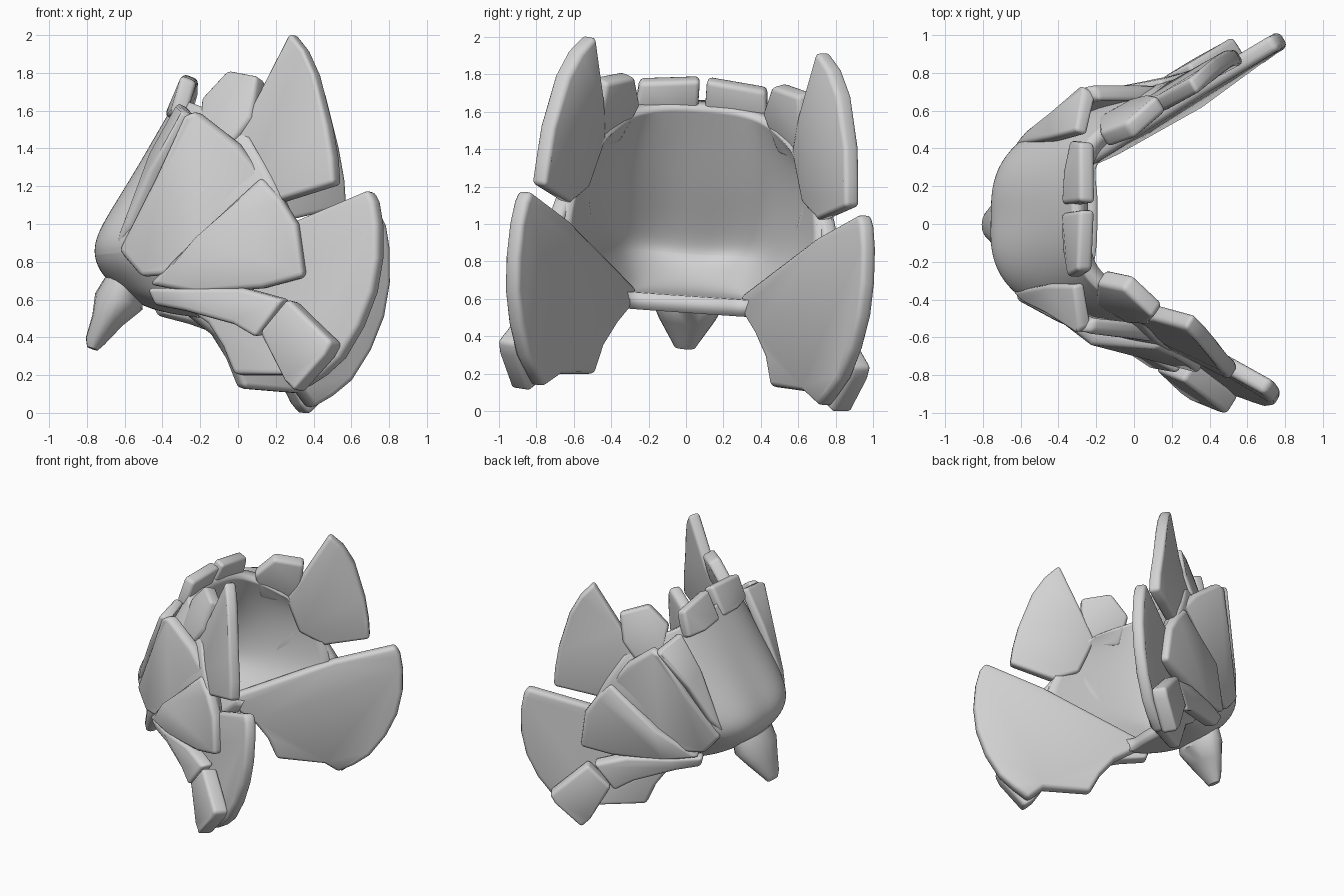
import bpy, bmesh, math

if "Cube" in bpy.data.objects:
    bpy.data.objects.remove(bpy.data.objects["Cube"])

TILT = 0.07  # the whole mask leans slightly to one side

grey = bpy.data.materials.new("plain_grey")
grey.diffuse_color = (0.65, 0.65, 0.65, 1)
grey.use_nodes = True
grey.node_tree.nodes["Principled BSDF"].inputs["Base Color"].default_value = grey.diffuse_color


def place(x, y, z):
    return (x + 0.018 * y + .004, y + TILT * z - 0.03, z - TILT * y)


def finish(name, verts, faces):
    me = bpy.data.meshes.new(name)
    me.from_pydata(verts, [], faces)
    bm = bmesh.new()
    bm.from_mesh(me)
    bmesh.ops.recalc_face_normals(bm, faces=bm.faces)
    bm.to_mesh(me)
    bm.free()
    me.materials.append(grey)
    ob = bpy.data.objects.new(name, me)
    bpy.context.collection.objects.link(ob)
    bpy.context.view_layer.objects.active = ob
    bpy.ops.object.select_all(action='DESELECT')
    ob.select_set(True)
    return ob


def smooth(ob, angle=40):
    bpy.ops.object.shade_smooth_by_angle(angle=math.radians(angle))


def plates(name, pts, thick, bevel=0.025):
    """Mirrored pair of slabs; pts are (x, distance from middle, z)."""
    for side, tag in ((-1, "right"), (1, "left")):
        v = [place(x, side * s, z - TILT * s) for x, s, z in pts]
        ob = finish(tag + "_" + name, v, [tuple(range(len(v)))])
        m = ob.modifiers.new("thickness", 'SOLIDIFY')
        m.thickness, m.offset = thick, 0
        b = ob.modifiers.new("soft_edges", 'BEVEL')
        b.width, b.segments, b.limit_method = bevel, 3, 'ANGLE'
        b.angle_limit = math.radians(40)
        smooth(ob)


# curved face shell: half sections (x, distance from middle) by height,
# with the rim dropping towards the sides
rows = [
    (1.64, [(-.29, 0), (-.28, .15), (-.25, .32), (-.12, .43), (.04, .52)], (0, 0, .03, .09, .18)),
    (1.45, [(-.40, 0), (-.39, .18), (-.32, .38), (-.13, .51), (.10, .60)], (0, 0, .02, .05, .09)),
    (1.20, [(-.54, 0), (-.54, .20), (-.43, .42), (-.18, .55), (.20, .67)], None),
    (0.98, [(-.67, 0), (-.69, .20), (-.57, .41), (-.24, .55), (.30, .71)], None),
    (0.83, [(-.74, 0), (-.755, .20), (-.62, .41), (-.24, .52), (.30, .70)], None),
    (0.70, [(-.65, 0), (-.61, .18), (-.50, .33), (-.28, .44), (.20, .63)], None),
    (0.585, [(-.48, 0), (-.46, .17), (-.40, .29), (-.28, .36), (-.02, .49)], None),
    (0.57, [(-.20, 0), (-.20, .14), (-.22, .24), (-.22, .32), (-.06, .46)], None),
]
verts, faces, n = [], [], 9
for z, half, drop in rows:
    pts = [(x, s, z - d) for (x, s), d in zip(half, drop or (0,) * 5)]
    verts += [place(x, -s, h) for x, s, h in pts[:0:-1]]
    verts += [place(x, s, h) for x, s, h in pts]
for r in range(len(rows) - 1):
    for c in range(n - 1):
        a = r * n + c
        faces.append((a, a + 1, a + n + 1, a + n))
shell = finish("face_shell", verts, faces)
sub = shell.modifiers.new("smoothing", 'SUBSURF')
sub.levels = sub.render_levels = 3
sol = shell.modifiers.new("thickness", 'SOLIDIFY')
sol.thickness, sol.offset = 0.09, 0
smooth(shell, 50)

# beak: tapered rings (centre x, centre z, half depth, half width)
rings = [(-.61, .68, .10, .20), (-.635, .59, .125, .20), (-.695, .49, .08, .15),
         (-.76, .38, .05, .08), (-.775, .34, .028, .055)]
verts, faces, k = [], [], 16
for cx, cz, rx, ry in rings:
    for i in range(k):
        a = 2 * math.pi * i / k
        verts.append(place(cx + rx * math.cos(a), ry * math.sin(a),
                           cz - .35 * rx * math.cos(a)))
for r in range(len(rings) - 1):
    for i in range(k):
        j = (i + 1) % k
        faces.append((r * k + i, r * k + j, r * k + k + j, r * k + k + i))
faces += [tuple(range(k)), tuple(range((len(rings) - 1) * k, len(rings) * k))]
smooth(finish("beak", verts, faces), 50)

# crown tabs along the upper rim
plates("crown_tab", [(-.25, .02, 1.78), (-.26, .34, 1.77), (-.31, .36, 1.57),
                     (-.35, .20, 1.56), (-.35, .02, 1.56)], .09)
plates("side_crown_tab", [(-.17, .36, 1.65), (-.03, .40, 1.80), (.13, .55, 1.77),
                          (.10, .57, 1.55), (.0, .56, 1.42), (-.18, .46, 1.45)], .10)

# front wings: filler between the face shell and the flared cheek plates
plates("front_wing", [(-.62, .38, .88), (-.55, .45, 1.0), (-.43, .53, 1.28),
                      (-.28, .645, 1.57), (-.24, .63, 1.58),
                      (-.29, .40, 1.63), (-.44, .38, 1.36)], .07)

# large upper and lower fins
plates("upper_fin", [(.30, .62, 2.01), (.37, .70, 1.92), (.43, .76, 1.79), (.50, .815, 1.52),
                     (.53, .83, 1.35), (.54, .84, 1.21), (.25, .69, 1.12), (.08, .60, 1.2),
                     (.0, .53, 1.46), (.12, .55, 1.66)], .09)
plates("lower_fin", [(.72, .91, 1.18), (.75, .93, 1.12), (.77, .945, 1.0), (.77, .955, .82),
                     (.74, .945, .64), (.67, .915, .46), (.57, .86, .29), (.47, .81, .20),
                     (.36, .77, .13), (.30, .68, .20),
                     (0, .50, .20), (-.06, .46, .35), (-.14, .40, .47), (-.28, .32, .57),
                     (-.3, .31, .66), (.34, .69, 1.02)], .09, .03)

# overlapping cheek plates, fanned out from the beak
plates("cheek_plate", [(-.62, .38, .86), (-.42, .52, 1.25), (-.27, .62, 1.57),
                       (-.21, .61, 1.60), (.02, .62, 1.42), (.14, .64, 1.27),
                       (.02, .62, 1.05), (-.20, .57, .84), (-.38, .49, .73),
                       (-.50, .43, .72)], .085, .03)
plates("jaw_plate", [(-.46, .44, .68), (-.2, .60, .93), (.14, .67, 1.25), (.24, .71, 1.14),
                     (.33, .75, 1.0), (.37, .77, .72), (.15, .68, .66),
                     (-.2, .53, .63)], .09, .03)
plates("lower_jaw_strip", [(-.46, .40, .66), (-.25, .52, .66), (.05, .65, .66),
                           (.27, .76, .60), (.12, .72, .40), (.0, .64, .47),
                           (-.26, .47, .54), (-.42, .38, .57)], .10)
plates("corner_plate", [(.15, .72, .42), (.30, .79, .60), (.54, .95, .37),
                        (.50, .94, .30), (.33, .86, .11), (.29, .80, .16)], .12)
